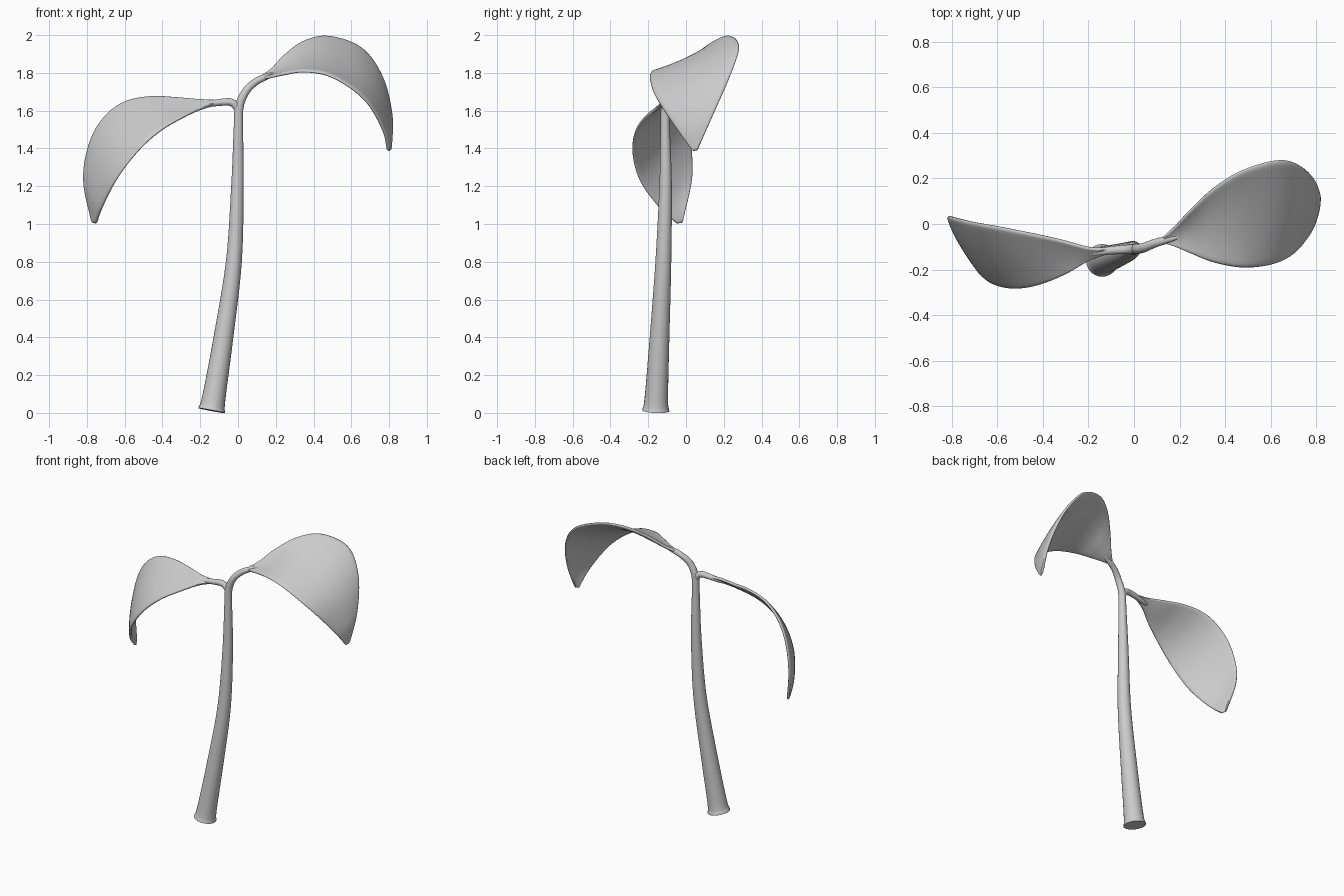
import bpy
import bmesh
import math
from mathutils import Vector

if "Cube" in bpy.data.objects:
    bpy.data.objects.remove(bpy.data.objects["Cube"], do_unlink=True)

# Single plain material
grey = bpy.data.materials.new("plain_grey")
grey.use_nodes = True
colour = (0.6, 0.6, 0.6, 1)
grey.diffuse_color = colour
grey.node_tree.nodes["Principled BSDF"].inputs["Base Color"].default_value = colour


def smooth_rows(rows, steps):
    """Catmull-Rom interpolation through rows of numbers."""
    rows = [Vector(row) for row in rows]
    first = rows[0] * 2 - rows[1]
    last = rows[-1] * 2 - rows[-2]
    padded = [first] + rows + [last]
    result = []
    for i in range(len(rows) - 1):
        a, b, c, d = padded[i:i + 4]
        for k in range(steps):
            t = k / steps
            result.append(b + (c - a) * (t / 2)
                          + (a * 2 - b * 5 + c * 4 - d) * (t * t / 2)
                          + (b * 3 - a - c * 3 + d) * (t ** 3 / 2))
    return result + [rows[-1]]


def bridge(bm, rings, closed):
    """Join consecutive rows of vertices with quads."""
    for low, high in zip(rings, rings[1:]):
        count = len(low)
        for j in range(count if closed else count - 1):
            k = (j + 1) % count
            bm.faces.new((low[j], low[k], high[k], high[j]))


def finish(bm, name):
    mesh = bpy.data.meshes.new(name)
    bm.to_mesh(mesh)
    bm.free()
    mesh.materials.append(grey)
    obj = bpy.data.objects.new(name, mesh)
    bpy.context.collection.objects.link(obj)
    bpy.ops.object.select_all(action='DESELECT')
    obj.select_set(True)
    bpy.context.view_layer.objects.active = obj
    bpy.ops.object.shade_smooth_by_angle(angle=math.radians(50))
    return obj


def make_tube(name, stations, sides=24):
    """Round tube through stations of x, y, z, radius."""
    bm = bmesh.new()
    rows = smooth_rows(stations, 6)
    rings = []
    for i, row in enumerate(rows):
        ahead = rows[min(i + 1, len(rows) - 1)].to_3d()
        behind = rows[max(i - 1, 0)].to_3d()
        tangent = (ahead - behind).normalized()
        side = Vector((0, 1, 0)).cross(tangent).normalized()
        other = tangent.cross(side)
        ring = []
        for j in range(sides):
            angle = math.tau * j / sides
            offset = side * math.cos(angle) + other * math.sin(angle)
            ring.append(bm.verts.new(row.to_3d() + offset * row[3]))
        rings.append(ring)
    bridge(bm, rings, True)
    bm.faces.new(rings[0])
    bm.faces.new(rings[-1])
    bmesh.ops.recalc_face_normals(bm, faces=bm.faces)
    return finish(bm, name)


def make_leaf(name, back_edge, front_edge, cups, across=12):
    """Curved blade lofted between two edges, cupped along its middle."""
    backs = smooth_rows(back_edge, 6)
    fronts = smooth_rows(front_edge, 6)
    depths = smooth_rows([(c, 0) for c in cups], 6)
    middles = [(b + f) / 2 for b, f in zip(backs, fronts)]
    bm = bmesh.new()
    rows = []
    for i, (back, front) in enumerate(zip(backs, fronts)):
        along = middles[min(i + 1, len(middles) - 1)] - middles[max(i - 1, 0)]
        normal = along.cross(back - front).normalized()
        if back_edge[-1][0] < 0:
            normal.negate()
        row = []
        for j in range(across + 1):
            u = j / across
            bulge = normal * (4 * u * (1 - u) * depths[i][0])
            row.append(bm.verts.new(front.lerp(back, u) + bulge))
        rows.append(row)
    bridge(bm, rows, False)
    bmesh.ops.recalc_face_normals(bm, faces=bm.faces)
    leaf = finish(bm, name)
    shell = leaf.modifiers.new("thickness", 'SOLIDIFY')
    shell.thickness = 0.018
    shell.offset = 0
    leaf.modifiers.new("rounding", 'SUBSURF').levels = 1
    return leaf


# Stem running on into the left stalk
make_tube("stem", [
    (-0.14, -0.16, 0.012, 0.072), (-0.128, -0.157, 0.08, 0.062),
    (-0.077, -0.14, 0.4, 0.052), (-0.022, -0.12, 0.8, 0.042),
    (-0.003, -0.108, 1.2, 0.033), (0.002, -0.11, 1.5, 0.025),
    (0.007, -0.11, 1.62, 0.023), (0.04, -0.105, 1.70, 0.021),
    (0.09, -0.085, 1.75, 0.019), (0.15, -0.068, 1.78, 0.016),
    (0.22, -0.05, 1.805, 0.006)])

# Stalk of the right leaf
make_tube("right_stalk", [
    (0.006, -0.11, 1.57, 0.015), (-0.008, -0.11, 1.62, 0.02),
    (-0.04, -0.112, 1.645, 0.02), (-0.1, -0.116, 1.643, 0.018),
    (-0.17, -0.125, 1.633, 0.015), (-0.24, -0.135, 1.625, 0.006)])

# Larger leaf
make_leaf("left_leaf",
          [(0.13, -0.058, 1.785), (0.18, -0.01, 1.825), (0.25, 0.065, 1.9),
           (0.35, 0.16, 1.97), (0.48, 0.24, 1.995), (0.65, 0.283, 1.935),
           (0.76, 0.235, 1.785), (0.81, 0.145, 1.58), (0.806, 0.06, 1.39)],
          [(0.13, -0.082, 1.77), (0.18, -0.1, 1.782), (0.25, -0.13, 1.795),
           (0.35, -0.17, 1.807), (0.48, -0.193, 1.785), (0.61, -0.178, 1.71),
           (0.7, -0.13, 1.62), (0.77, -0.04, 1.49), (0.797, 0.04, 1.385)],
          [0, -0.01, -0.02, -0.02, -0.015, 0, 0.01, 0.01, 0])

# Smaller drooping leaf
make_leaf("right_leaf",
          [(-0.11, -0.108, 1.652), (-0.2, -0.103, 1.657), (-0.32, -0.07, 1.668),
           (-0.46, -0.038, 1.675), (-0.6, -0.01, 1.648), (-0.71, 0.01, 1.565),
           (-0.785, 0.028, 1.43), (-0.815, 0.033, 1.24), (-0.768, -0.02, 1.005)],
          [(-0.11, -0.125, 1.634), (-0.2, -0.16, 1.607), (-0.29, -0.215, 1.565),
           (-0.4, -0.262, 1.5), (-0.5, -0.283, 1.415), (-0.59, -0.273, 1.31),
           (-0.66, -0.232, 1.205), (-0.72, -0.14, 1.085), (-0.752, -0.045, 1.002)],
          [0, 0, -0.005, 0, 0.005, 0.01, 0.01, 0.01, 0])
